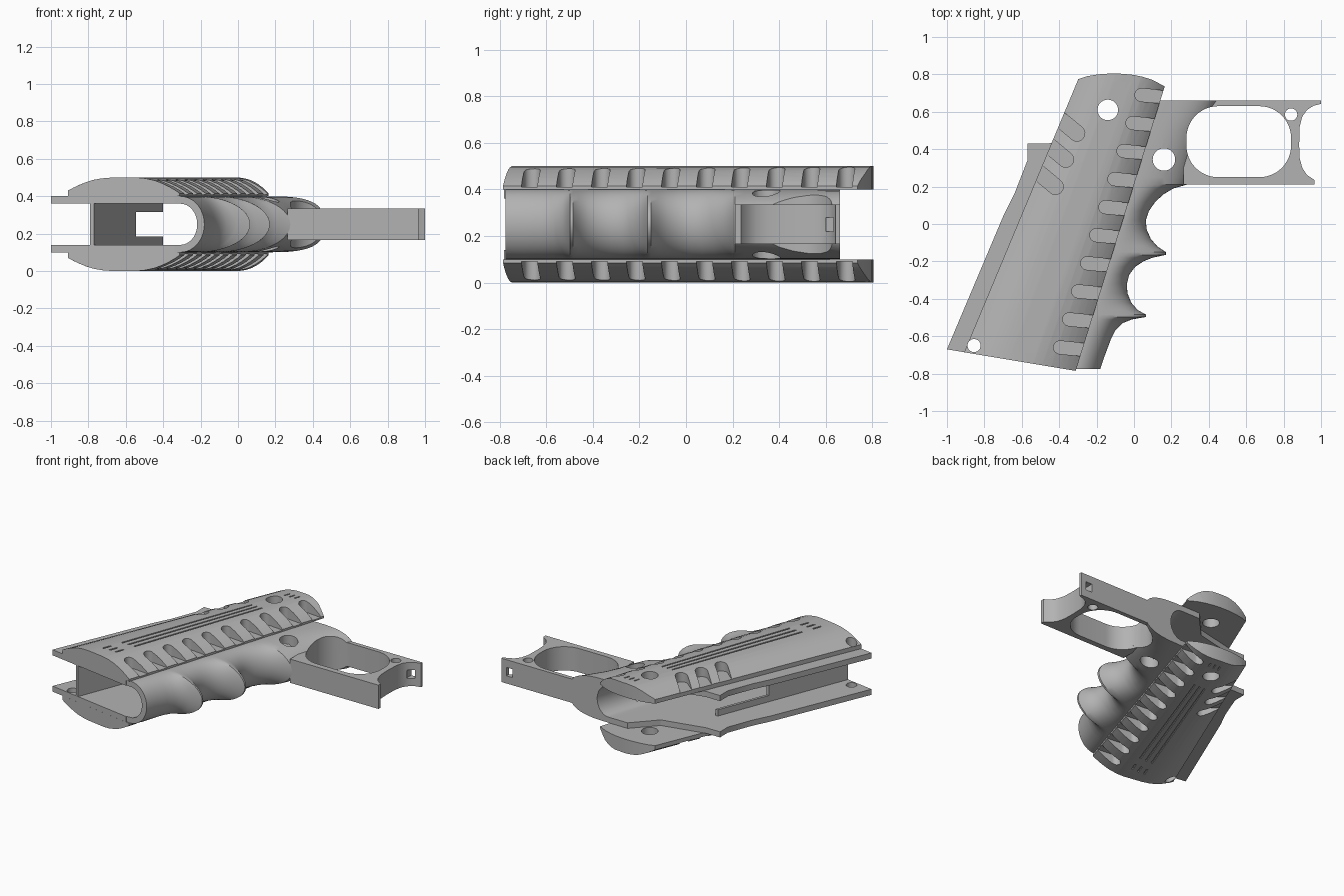
import bpy, bmesh, math
from mathutils import Vector

if "Cube" in bpy.data.objects:
    bpy.data.objects.remove(bpy.data.objects["Cube"])

grey = bpy.data.materials.new("plain grey")
grey.use_nodes = True
grey.diffuse_color = (0.45, 0.45, 0.45, 1)
grey.node_tree.nodes["Principled BSDF"].inputs["Base Color"].default_value = (0.45, 0.45, 0.45, 1)
MID = 0.25  # height of the symmetry plane


def loft(bm, rings):
    """Skin a list of equal rings and cap both ends."""
    loops = [[bm.verts.new(p) for p in r] for r in rings]
    n = len(loops[0])
    for a, b in zip(loops, loops[1:]):
        for i in range(n):
            j = (i + 1) % n
            bm.faces.new((a[i], a[j], b[j], b[i]))
    bm.faces.new(loops[0])
    bm.faces.new(loops[-1])


def prism(bm, outline, z0, z1):
    loft(bm, [[(x, y, z) for x, y in outline] for z in (z0, z1)])


def make(name, bm):
    bmesh.ops.recalc_face_normals(bm, faces=bm.faces)
    mesh = bpy.data.meshes.new(name)
    bm.to_mesh(mesh)
    bm.free()
    obj = bpy.data.objects.new(name, mesh)
    obj.location.z = MID
    mesh.materials.append(grey)
    bpy.context.collection.objects.link(obj)
    return obj


def bake(obj):
    bpy.context.view_layer.update()
    dg = bpy.context.evaluated_depsgraph_get()
    mesh = bpy.data.meshes.new_from_object(obj.evaluated_get(dg))
    obj.modifiers.clear()
    obj.data = mesh


def carve(obj, bm, operation='DIFFERENCE'):
    cutter = make("cutter", bm)
    cutter.hide_render = True
    m = obj.modifiers.new("carve", 'BOOLEAN')
    m.object, m.operation, m.solver = cutter, operation, 'EXACT'
    bake(obj)
    bpy.data.objects.remove(cutter)


def mirror(obj):
    m = obj.modifiers.new("mirror", 'MIRROR')
    m.use_axis = (False, False, True)
    m.use_clip = False
    m.use_mirror_merge = False
    bake(obj)


def circle(x, y, r, n=32):
    return [(x + r * math.cos(2 * math.pi * i / n), y + r * math.sin(2 * math.pi * i / n)) for i in range(n)]


def capsule(p, d, length, r, n=12):
    """Stadium outline starting at p and running along d."""
    a = math.atan2(d[1], d[0])
    pts = []
    for k, s in ((0, math.pi / 2), (1, -math.pi / 2)):
        cx, cy = p[0] + k * length * math.cos(a), p[1] + k * length * math.sin(a)
        pts += [(cx + r * math.cos(a + s + math.pi * i / n), cy + r * math.sin(a + s + math.pi * i / n))
                for i in range(n + 1)]
    return pts


def rounded_box(x0, x1, y0, y1, r, n=12):
    pts = []
    for k, (cx, cy) in enumerate(((x1 - r, y1 - r), (x0 + r, y1 - r), (x0 + r, y0 + r), (x1 - r, y0 + r))):
        for i in range(n + 1):
            a = math.pi / 2 * (k + i / n)
            pts.append((cx + r * math.cos(a), cy + r * math.sin(a)))
    return pts


def back_x(y):
    return -0.91 + 0.418 * (y + 0.69)


def front_x(y):
    return -0.31 + 0.313 * (y + 0.78)


def across(t, y):
    return back_x(y) + t * (front_x(y) - back_x(y))


SCREWS = [(-0.14, 0.61, 0.055), (-0.855, -0.65, 0.035)]
CATCH = (0.16, 0.345, 0.06)

# Side panels: domed section, trimmed to the slanted foot and arched head
section = [(0, .18), (.04, .193), (.09, .207), (.15, .222), (.22, .236), (.3, .245), (.4, .25),
           (.62, .25), (.7, .245), (.78, .234), (.85, .218), (.91, .2), (.96, .182), (1, .165), (1, .15), (0, .15)]
bm = bmesh.new()
loft(bm, [[(across(t, y), y, z) for t, z in section] for y in (-0.95, 0.95)])
panel = make("grip_panels", bm)
bm = bmesh.new()
prism(bm, [(-1.2, -.637), (.3, -.887), (.6, .5), (.165, .735), (.1, .77), (.05, .786), (0, .797), (-.06, .803),
           (-.12, .805), (-.19, .8), (-.25, .79), (-.34, .76), (-.5, .7), (-1.2, .4)], 0, 0.4)
carve(panel, bm, 'INTERSECT')

# Panel cuts: front notches, thumb slots, screw holes
bm = bmesh.new()
for i in range(10):
    k = i / 9
    prism(bm, capsule((-0.395 + 0.435 * k, -0.66 + 1.35 * k), (1, -0.1), 0.3, 0.035), 0.16, 0.4)
for p in ((-0.305, 0.485), (-0.365, 0.345), (-0.42, 0.2)):
    prism(bm, capsule(p, (-0.77, 0.64), 0.3, 0.042), 0.178, 0.4)
for s in SCREWS:
    prism(bm, circle(*s), 0, 0.4)
carve(panel, bm)

# Shallow decorative grooves along the panel
bm = bmesh.new()
for t in (0.43, 0.51, 0.59):
    for y0, y1 in ((-0.64, -0.58), (-0.5, 0.46), (0.7, 0.74)):
        prism(bm, [(across(t + s, y), y) for s, y in ((-.01, y0), (.01, y0), (.01, y1), (-.01, y1))], 0.242, 0.4)
carve(panel, bm)
mirror(panel)

# Frame side plates under the panels
bm = bmesh.new()
prism(bm, [(-1, -.67), (-.34, -.78), (front_x(.66) - .03, .66), (0, .66), (-.15, .5), (-.46, .43), (-.57, .43),
           (-.57, .34), (-.64, .16), (-.7, .04)], 0.11, 0.15)
plates = make("frame_side_plates", bm)
bm = bmesh.new()
for s in SCREWS:
    prism(bm, circle(*s), 0, 0.4)
carve(plates, bm)
mirror(plates)

# Front strap with finger grooves, blending into the guard
strap_profile = [(-.775, -.18), (-.7, -.155), (-.62, -.125), (-.57, -.1), (-.53, -.06), (-.51, -.01), (-.497, .065),
                 (-.485, .065), (-.46, .02), (-.42, -.015), (-.37, -.035), (-.32, -.038), (-.27, -.025), (-.23, .005),
                 (-.2, .05), (-.18, .1), (-.165, .17), (-.15, .17), (-.12, .125), (-.08, .09), (-.03, .068),
                 (.02, .063), (.07, .08), (.12, .115), (.16, .16), (.19, .21), (.21, .28), (.25, .3),
                 (.4, .33), (.5, .36), (.6, .42), (.66, .46)]


def bow(y, start, base, tip, half, power):
    """Flat sides closed by a rounded nose, at one station."""
    ring = [(start, y, -half)]
    for i in range(25):
        a = -math.pi / 2 + math.pi * i / 24
        c, s = max(math.cos(a), 0), math.sin(a)
        ring.append((base + (tip - base) * c ** (2 / power), y, math.copysign(half * abs(s) ** (2 / power), s)))
    return ring + [(start, y, half)]


bm = bmesh.new()
loft(bm, [bow(y, front_x(y) - .03, front_x(y), f, .15, 2 + max(0, y - .3) * 3) for y, f in strap_profile])
strap = make("front_strap", bm)


def well_x(y):
    return -0.21 + 0.32 * (y + 0.75)


# Magazine well, catch hole and guard opening
bm = bmesh.new()
loft(bm, [bow(y, front_x(y) - .3, well_x(y) - .09, well_x(y), .11, 2) for y in (-0.9, 0.9)])
carve(strap, bm)
bm = bmesh.new()
prism(bm, circle(*CATCH), -0.4, 0.4)
carve(strap, bm)
opening = rounded_box(0.28, 0.84, 0.25, 0.63, 0.17)
bm = bmesh.new()
prism(bm, opening, -0.4, 0.4)
carve(strap, bm)

# Trigger guard with flat top rail and hollowed nose
bm = bmesh.new()
prism(bm, [(.265, .66), (1, .66), (1, .642), (.96, .632), (.925, .61), (.9, .575), (.886, .52), (.883, .42),
           (.886, .35), (.9, .3), (.925, .262), (.965, .235), (.965, .21), (.265, .21)], -0.085, 0.085)
guard = make("trigger_guard", bm)
for outline, h in ((opening, 0.4), (circle(.84, .585, .033), 0.4),
                   ([(.91, .6), (.96, .6), (.96, .7), (.91, .7)], 0.03)):
    bm = bmesh.new()
    prism(bm, outline, -h, h)
    carve(guard, bm)

# Back wall of the well, with an open slot at its upper end
bm = bmesh.new()
prism(bm, [(-.79, -.705), (-.77, -.708), (-.4, .24), (-.42, .24)], -0.11, 0.11)
wall = make("well_back_wall", bm)
bm = bmesh.new()
prism(bm, [(-.6, -.13), (-.45, -.13), (-.2, .4), (-.6, .4)], -0.065, 0.065)
carve(wall, bm)

# Smooth curved faces, keep machined edges crisp
for obj in (panel, plates, strap, guard, wall):
    bpy.ops.object.select_all(action='DESELECT')
    obj.select_set(True)
    bpy.context.view_layer.objects.active = obj
    bpy.ops.object.shade_smooth_by_angle(angle=math.radians(30))
